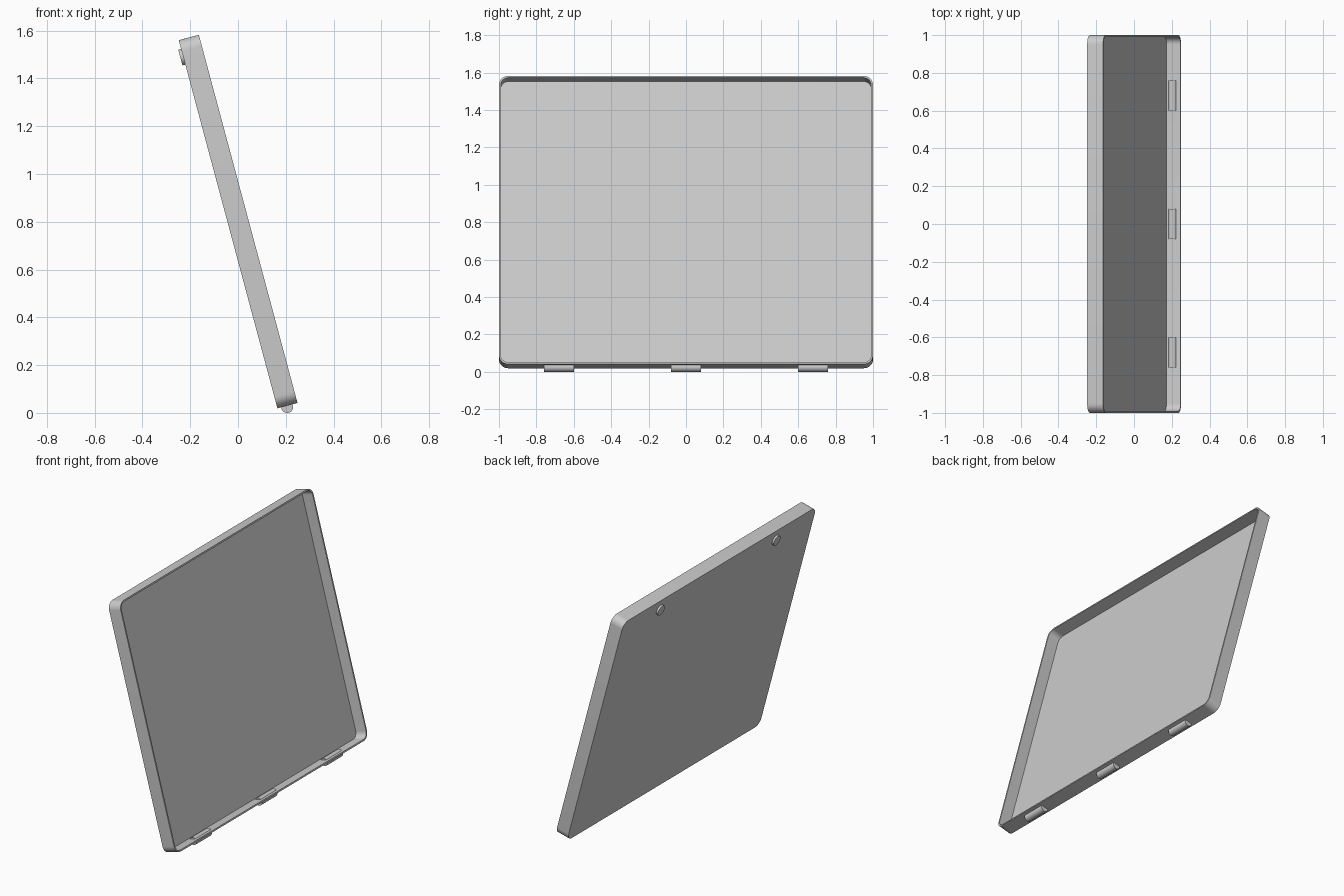
import bpy, bmesh
from math import radians, sin, cos, pi
from mathutils import Matrix, Vector

cube = bpy.data.objects.get("Cube")
if cube:
    bpy.data.objects.remove(cube)

HEIGHT, DEPTH, WALL, RADIUS = 1.595, 0.087, 0.01, 0.05
# The whole lid leans back about its lower rear edge
LEAN = Matrix.Translation((0.165, 0, 0.019)) @ Matrix.Rotation(radians(-15), 4, "Y")

grey = bpy.data.materials.new("plain grey")
grey.use_nodes = True
grey.diffuse_color = (0.6, 0.6, 0.6, 1)
grey.node_tree.nodes["Principled BSDF"].inputs["Base Color"].default_value = (0.6, 0.6, 0.6, 1)


def add_object(name, bm):
    bmesh.ops.recalc_face_normals(bm, faces=bm.faces)
    mesh = bpy.data.meshes.new(name)
    bm.to_mesh(mesh)
    bm.free()
    mesh.materials.append(grey)
    obj = bpy.data.objects.new(name, mesh)
    bpy.context.collection.objects.link(obj)
    obj.matrix_world = LEAN
    bpy.ops.object.select_all(action="DESELECT")
    obj.select_set(True)
    bpy.context.view_layer.objects.active = obj
    bpy.ops.object.shade_smooth_by_angle(angle=radians(35))
    return obj


def rounded_ring(bm, x, inset, steps=8):
    """Rounded rectangle of vertices in the panel plane at depth x."""
    r = RADIUS - inset
    ring = []
    for i, (sy, sz) in enumerate([(1, 1), (-1, 1), (-1, -1), (1, -1)]):
        cy = sy * (1 - RADIUS)
        cz = HEIGHT / 2 + sz * (HEIGHT / 2 - RADIUS)
        for k in range(steps + 1):
            a = (i + k / steps) * pi / 2
            ring.append(bm.verts.new((x, cy + r * cos(a), cz + r * sin(a))))
    return ring


def add_cylinder(name, centre, radius, length, axis):
    bm = bmesh.new()
    turn = Vector((0, 0, 1)).rotation_difference(Vector(axis)).to_matrix().to_4x4()
    bmesh.ops.create_cone(bm, cap_ends=True, segments=32, radius1=radius, radius2=radius,
                          depth=length, matrix=Matrix.Translation(centre) @ turn)
    return add_object(name, bm)


# Shallow tray-shaped lid: outer back, outer rim, inner rim, inner floor
bm = bmesh.new()
rings = [rounded_ring(bm, x, inset)
         for x, inset in [(0, 0), (DEPTH, 0), (DEPTH, WALL), (WALL, WALL)]]
for a, b in zip(rings, rings[1:]):
    for i in range(len(a)):
        j = (i + 1) % len(a)
        bm.faces.new((a[i], a[j], b[j], b[i]))
bm.faces.new(rings[0])
bm.faces.new(rings[-1])
add_object("lid_tray", bm)

# Hinge barrels set into the bottom wall
for name, y in [("right", -0.68), ("middle", 0), ("left", 0.68)]:
    add_cylinder("hinge_barrel_" + name, (0.041, y, -0.005), 0.025, 0.16, (0, 1, 0))

# Round bumpers near the top of the back
for name, y in [("right", -0.6), ("left", 0.6)]:
    add_cylinder("back_bumper_" + name, (-0.005, y, 1.523), 0.034, 0.015, (1, 0, 0))
